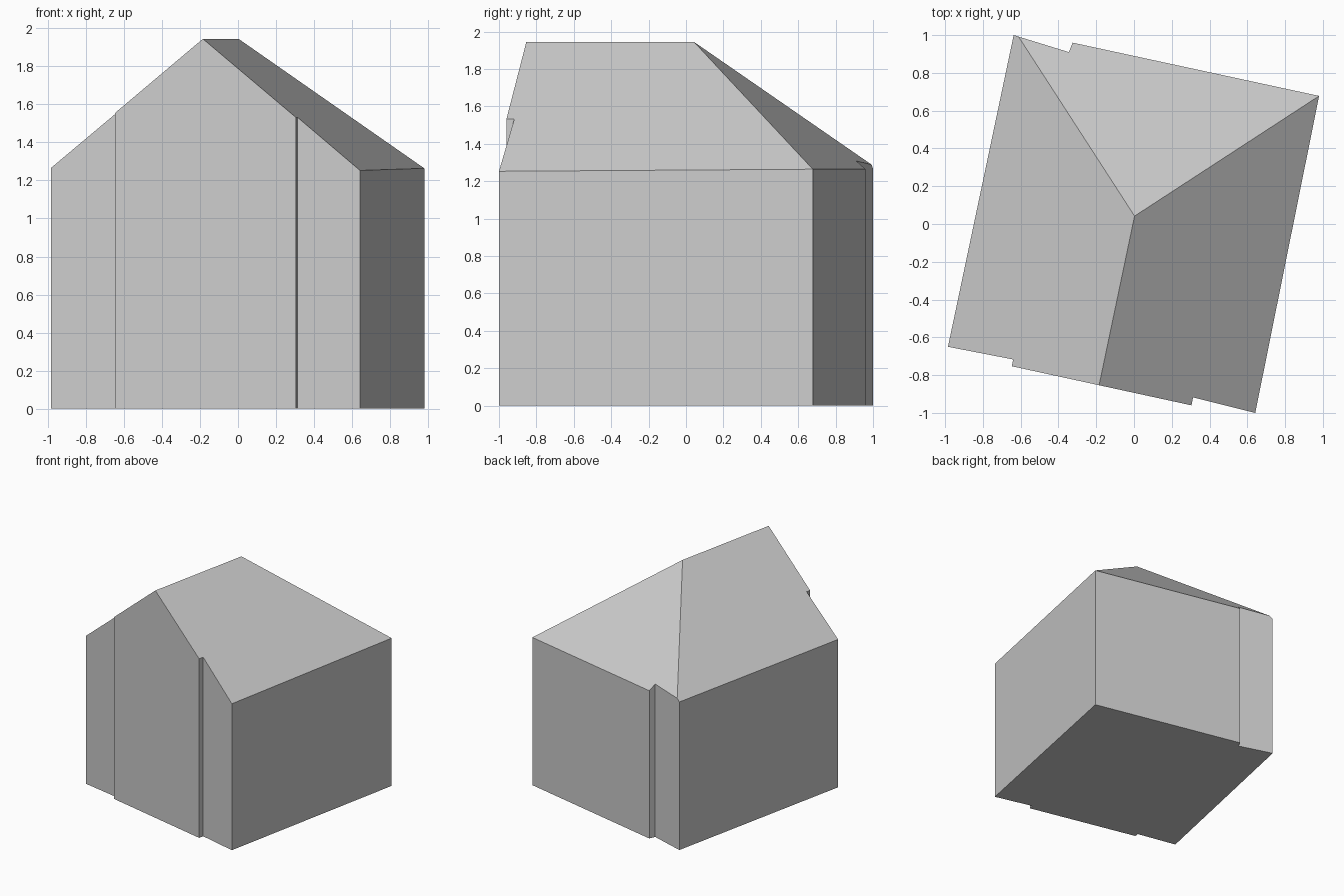
import bpy
import bmesh
from mathutils import Vector

cube = bpy.data.objects.get("Cube")
if cube:
    bpy.data.objects.remove(cube, do_unlink=True)

# One plain grey for walls and roof
grey = bpy.data.materials.new("light_grey")
grey.use_nodes = True
colour = (0.6, 0.6, 0.6, 1)
grey.diffuse_color = colour
grey.node_tree.nodes["Principled BSDF"].inputs["Base Color"].default_value = colour

# Wall outline with shallow bays at the front and back
outline = [(-.985, -.65), (-.64, -.717), (-.647, -.753), (.304, -.96),
           (.313, -.918), (.642, -1), (.98, .678), (-.325, .96),
           (-.345, .91), (-.637, 1)]
bm = bmesh.new()
base = bm.faces.new([bm.verts.new((x, y, 0)) for x, y in outline])
top = bmesh.ops.extrude_face_region(bm, geom=[base], use_keep_orig=True)["geom"]
bmesh.ops.translate(bm, vec=(0, 0, 3), verts=[v for v in top if isinstance(v, bmesh.types.BMVert)])
bmesh.ops.recalc_face_normals(bm, faces=bm.faces)

# Roof: gable at the front, hip at the back
ridge_front = Vector((-.183, -.845, 1.945))
ridge_back = Vector((.003, .042, 1.945))
left_eave = Vector((-.985, -.65, 1.265))
left_hip = Vector((-.61, .99, 1.29))
right_eave = Vector((.98, .678, 1.264))


def cut_slope(a, b, c):
    normal = (b - a).cross(c - a).normalized()
    if normal.z < 0:
        normal.negate()
    cut = bmesh.ops.bisect_plane(bm, geom=bm.verts[:] + bm.edges[:] + bm.faces[:],
                                 plane_co=a, plane_no=normal, clear_outer=True)
    rim = [e for e in cut["geom_cut"] if isinstance(e, bmesh.types.BMEdge)]
    bmesh.ops.edgeloop_fill(bm, edges=rim)


cut_slope(ridge_front, ridge_back, left_eave)
cut_slope(ridge_front, ridge_back, right_eave)
cut_slope(ridge_back, left_hip, right_eave)
bmesh.ops.recalc_face_normals(bm, faces=bm.faces)

mesh = bpy.data.meshes.new("house")
bm.to_mesh(mesh)
bm.free()
mesh.materials.append(grey)
house = bpy.data.objects.new("house", mesh)
bpy.context.collection.objects.link(house)
